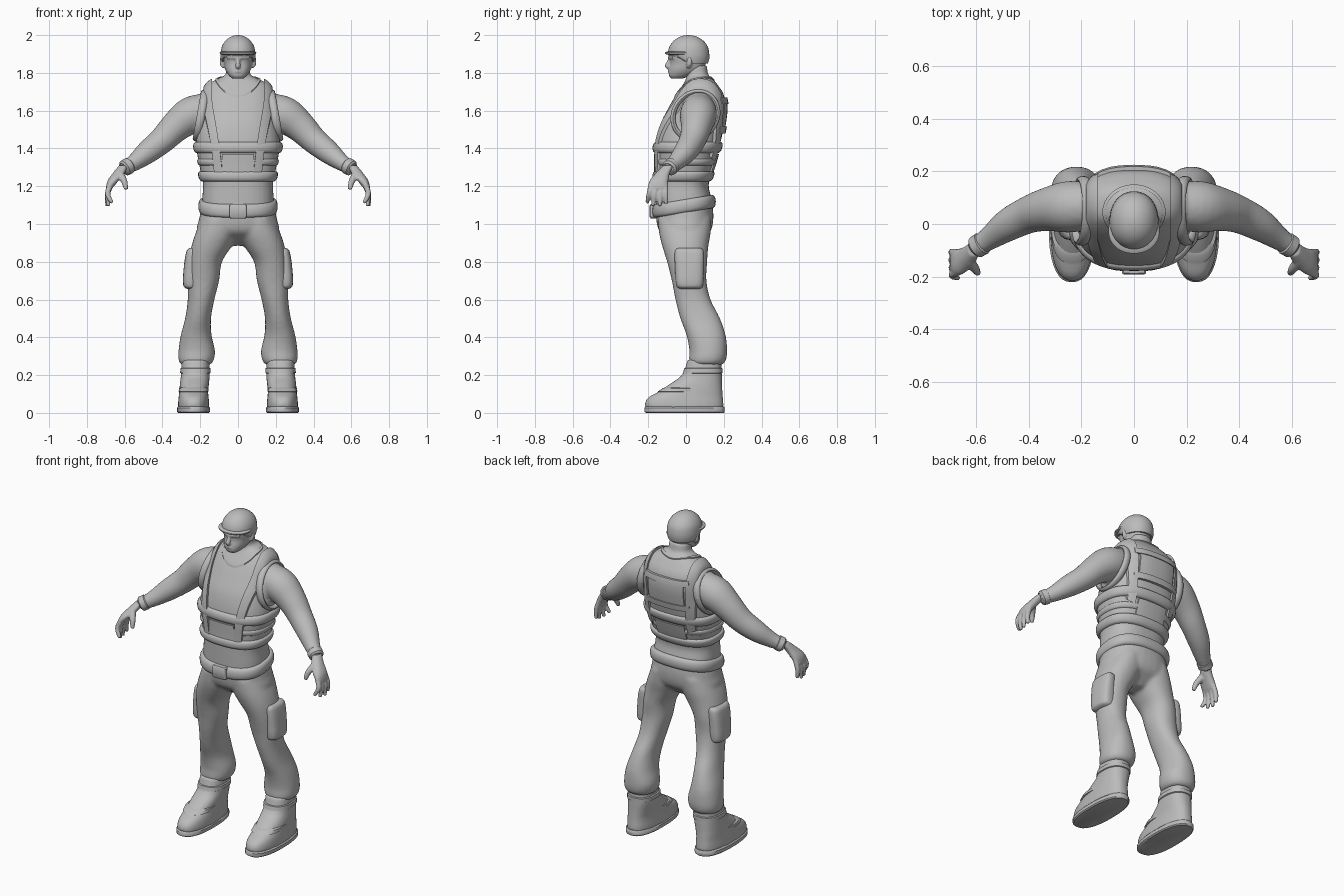
import bpy, bmesh, math
from mathutils import Vector
from mathutils.bvhtree import BVHTree

if "Cube" in bpy.data.objects:
    bpy.data.objects.remove(bpy.data.objects["Cube"])

grey = bpy.data.materials.new("plain_grey")
grey.diffuse_color = (0.5, 0.5, 0.5, 1)
grey.use_nodes = True
grey.node_tree.nodes["Principled BSDF"].inputs["Base Color"].default_value = grey.diffuse_color


def interp(keys, rows, k):
    """Smooth curve through rows of numbers at uneven ascending keys."""
    n = len(keys)
    i = max([j for j in range(n - 1) if keys[j] <= k + 1e-9] or [0])
    h = keys[i + 1] - keys[i]
    t = (k - keys[i]) / h

    def slope(j, c):
        a, b = max(j - 1, 0), min(j + 1, n - 1)
        return (rows[b][c] - rows[a][c]) / (keys[b] - keys[a])
    return [(2*t**3 - 3*t*t + 1) * rows[i][c] + (t**3 - 2*t*t + t) * h * slope(i, c)
            + (3*t*t - 2*t**3) * rows[i + 1][c] + (t**3 - t*t) * h * slope(i + 1, c)
            for c in range(len(rows[0]))]


def dense(keys, sub):
    out = [a + (b - a) * s / sub for a, b in zip(keys, keys[1:]) for s in range(sub)]
    return out + [keys[-1]]


def skin(rings):
    """Closed part from rings of points; the two caps come last."""
    n = len(rings[0])
    verts = [p for r in rings for p in r]
    faces = [(i*n + j, i*n + (j+1) % n, (i+1)*n + (j+1) % n, (i+1)*n + j)
             for i in range(len(rings) - 1) for j in range(n)]
    last = (len(rings) - 1) * n
    return verts, faces + [tuple(range(n))[::-1], tuple(range(last, last + n))]


def loft(rows, p=2.3, sub=4, n=36):
    """Rows of (z, x_in, x_out, y_front, y_back), rounded-box sections."""
    rows = sorted(rows)
    keys = [r[0] for r in rows]
    rings = []
    for k in dense(keys, sub):
        z, x0, x1, y0, y1 = interp(keys, rows, k)
        ring = []
        for j in range(n):
            c, s = math.cos(math.tau * j / n), math.sin(math.tau * j / n)
            ring.append(((x0 + x1) / 2 + (x1 - x0) / 2 * math.copysign(abs(c) ** (2 / p), c),
                         (y0 + y1) / 2 + (y1 - y0) / 2 * math.copysign(abs(s) ** (2 / p), s), z))
        rings.append(ring)
    return skin(rings)


def tube(pts, sub=4, n=16):
    """Round limb through points of (x, y, z, radius)."""
    keys = [0]
    for a, b in zip(pts, pts[1:]):
        keys.append(keys[-1] + (Vector(b[:3]) - Vector(a[:3])).length)
    line = [interp(keys, pts, k) for k in dense(keys, sub)]
    rings = []
    for i, q in enumerate(line):
        d = Vector(line[min(i + 1, len(line) - 1)][:3]) - Vector(line[max(i - 1, 0)][:3])
        u = d.cross(Vector((0, 1, 0.01))).normalized()
        v = d.cross(u).normalized()
        rings.append([tuple(Vector(q[:3]) + q[3] * (u * math.cos(math.tau * j / n) + v * math.sin(math.tau * j / n)))
                      for j in range(n)])
    return skin(rings)


def flip(part):
    return [(-x, y, z) for x, y, z in part[0]], [f[::-1] for f in part[1]]


def make(name, parts, both=False, voxel=0, smooth=4, angle=40):
    """Object from parts, mirrored and fused when asked."""
    parts = parts + ([flip(p) for p in parts] if both else [])
    verts, faces = [], []
    for v, f in parts:
        faces += [tuple(i + len(verts) for i in q) for q in f]
        verts += v
    me = bpy.data.meshes.new(name)
    me.from_pydata(verts, [], faces)
    bm = bmesh.new()
    bm.from_mesh(me)
    bmesh.ops.recalc_face_normals(bm, faces=bm.faces)
    bm.to_mesh(me)
    bm.free()
    me.materials.append(grey)
    ob = bpy.data.objects.new(name, me)
    bpy.context.collection.objects.link(ob)
    bpy.ops.object.select_all(action='DESELECT')
    ob.select_set(True)
    bpy.context.view_layer.objects.active = ob
    bpy.ops.object.shade_smooth_by_angle(angle=math.radians(angle))
    if voxel:
        r = ob.modifiers.new("fuse", 'REMESH')
        r.mode, r.voxel_size, r.use_smooth_shade = 'VOXEL', voxel, True
        s = ob.modifiers.new("relax", 'SMOOTH')
        s.iterations, s.factor = smooth, 0.5
    return ob


# Upper body: torso, neck and arms
torso_rows = [(z, -w, w, f, b) for z, w, f, b in [
    (1.03, .19, -.16, .14), (1.13, .19, -.16, .135), (1.21, .185, -.16, .12), (1.31, .205, -.16, .15),
    (1.42, .222, -.16, .18), (1.53, .213, -.135, .203), (1.62, .205, -.09, .212), (1.69, .193, -.05, .198),
    (1.74, .16, -.015, .165), (1.77, .105, .005, .14), (1.785, .07, .02, .12)]]
torso_keys = [r[0] for r in torso_rows]
torso = loft(torso_rows, 2.5)
neck = loft([(1.70, -.085, .085, -.02, .14), (1.76, -.068, .068, .0, .122), (1.84, -.062, .062, -.01, .11)])
arm = tube([(.16, .07, 1.605, .09), (.25, .065, 1.575, .098), (.33, .055, 1.515, .083), (.40, .035, 1.445, .071),
            (.48, -.005, 1.38, .062), (.55, -.055, 1.325, .045), (.61, -.095, 1.29, .034)], n=24)
make("upper_body", [torso, neck, arm, flip(arm)], voxel=.011)
surface = BVHTree.FromPolygons(*torso)


def wrap(name, rays, lift, both=False):
    """Raised patch on the torso from a grid of (origin, direction) rays."""
    nr, nc = len(rays), len(rays[0])
    pts = []
    for i in [0] + list(range(nr)) + [nr - 1]:
        pts.append([])
        for j in range(-1, nc + 1):
            o, d = rays[i][min(max(j, 0), nc - 1)]
            o, d = Vector(o), Vector(d).normalized()
            hit = surface.ray_cast(o, d)[0] or o
            edge = j in (-1, nc) or len(pts) in (1, nr + 2)
            pts[-1].append(tuple(hit + d * (-.012 if edge else lift)))
    w = nc + 2
    faces = [(i*w + j, i*w + j + 1, (i+1)*w + j + 1, (i+1)*w + j) for i in range(nr + 1) for j in range(w - 1)]
    return make(name, [([p for r in pts for p in r], faces)], both)


def panel(name, x0, x1, z0, z1, side, lift):
    return wrap(name, [[((x0 + (x1 - x0) * j / 10, .03, z0 + (z1 - z0) * i / 6), (0, side, 0))
                        for j in range(11)] for i in range(7)], lift)


# Shoulder straps over front, shoulder and back
strap = []
for i in range(49):
    deg = -44 + 268 * i / 48
    a = math.radians(deg)
    x = .105 + .055 * min(1, (deg + 44) / 110) - .02 * max(0, (deg - 120) / 104)
    strap.append([((x + .045 * (j / 4 - .5), .03, 1.45), (0, -math.cos(a), math.sin(a))) for j in range(5)])
wrap("shoulder_strap", strap, .016, True)

# Shirt collar and vest panels
wrap("collar", [[((r * math.cos(t), .045 + (r - .015) * math.sin(t), 1.5), (0, 0, 1)) for r in (.108, .114, .12)]
                for t in [math.tau * i / 48 for i in range(49)]], .006)
panel("front_pouch", -.085, .085, 1.26, 1.37, -1, .009)
panel("back_panel", -.12, .12, 1.51, 1.64, 1, .008)
panel("upper_back_bar", -.15, .15, 1.635, 1.67, 1, .014)
panel("lower_back_bar", -.15, .15, 1.48, 1.515, 1, .016)
panel("lower_back_panel", -.10, .10, 1.27, 1.37, 1, .008)


def band(name, z0, z1, d, tilt=0):
    rows = []
    for i in range(11):
        a = math.pi * i / 10
        z = (z0 + z1) / 2 - (z1 - z0) / 2 * math.cos(a)
        _, x0, x1, f, b = interp(torso_keys, torso_rows, z)
        g = -.01 + (d + .01) * max(math.sin(a), 0) ** .5
        rows.append((z, x0 - g, x1 + g, f - g, b + g))
    v, f = loft(rows, 2.5, 1, 48)
    return make(name, [([(x, y, z + tilt * y) for x, y, z in v], f)])


# Vest bands and belt
band("chest_band", 1.375, 1.435, .016)
band("waist_band", 1.225, 1.28, .018)
band("lower_vest_edge", 1.31, 1.345, .007)
band("belt", 1.06, 1.132, .02, .165)
make("buckle", [loft([(1.03, -.04, .04, -.187, -.15), (1.037, -.046, .046, -.192, -.15),
                      (1.098, -.046, .046, -.192, -.15), (1.105, -.04, .04, -.187, -.15)], 8, 1)])

# Padded arm openings of the vest
rings = []
for i in range(41):
    t = math.tau * i / 40
    c, s = math.cos(t), math.sin(t)
    rings.append([(.196 - .022 * s + .022 * math.cos(q), .05 + c * (.118 + .014 * math.sin(q)) + .015 * s,
                   1.575 + s * (.125 + .014 * math.sin(q))) for q in [math.tau * j / 10 for j in range(10)]])
v, f = skin(rings)
make("arm_opening", [(v, f[:-2])], True)

# Trousers with side pockets
leg = loft([(1.03, .0, .19, -.15, .135), (.95, .0, .225, -.142, .13), (.88, .035, .247, -.125, .118),
            (.80, .085, .26, -.10, .112), (.70, .10, .267, -.075, .108), (.60, .125, .266, -.056, .13),
            (.50, .143, .28, -.03, .18), (.41, .14, .303, .003, .21), (.33, .122, .315, .018, .218),
            (.28, .128, .315, .016, .212), (.255, .145, .302, .022, .195)], 2.2)
pelvis = loft([(1.11, -.19, .19, -.16, .14), (1.03, -.205, .205, -.158, .145), (.96, -.215, .215, -.14, .13),
               (.92, -.15, .15, -.09, .09), (.885, -.05, .05, -.04, .05)])
make("trousers", [pelvis, leg, flip(leg)], voxel=.011)
make("side_pocket", [loft([(.655, .2, .268, -.03, .075), (.668, .2, .289, -.05, .09), (.76, .2, .288, -.058, .095),
                           (.855, .2, .274, -.06, .095), (.872, .2, .262, -.05, .085)], 3)], True, voxel=.008)

# Boots
make("boot", [loft([(.025, .152, .318, -.215, .198), (.055, .153, .317, -.216, .198), (.085, .156, .314, -.195, .195),
                    (.115, .158, .311, -.14, .193), (.15, .154, .308, -.09, .191), (.20, .15, .302, -.022, .19),
                    (.28, .152, .298, .008, .186)], 2.4)], True, voxel=.009)
make("boot_sole", [loft([(0, .155, .318, -.212, .2), (.006, .148, .324, -.22, .205), (.026, .148, .324, -.221, .205),
                         (.034, .155, .316, -.215, .2)], 2.4, 1)], True)
make("boot_top", [loft([(.205, .155, .295, .0, .18), (.212, .145, .306, -.016, .194), (.235, .145, .305, -.01, .194),
                        (.242, .155, .295, .005, .18)], 2.4, 1)], True)
make("boot_strap", [loft([(.105, .18, .29, -.135, .05), (.113, .156, .314, -.15, .1), (.13, .156, .313, -.125, .1),
                          (.138, .18, .29, -.1, .05)], 2.4, 1)], True)

# Gloved hands
palm = loft([(1.31, .582, .63, -.122, -.065), (1.27, .60, .662, -.16, -.085), (1.23, .632, .69, -.192, -.094),
             (1.19, .664, .70, -.196, -.098)], 2.5)
fingers = [tube([(.672, y0, 1.215, .015), (.69, (y0 + y1) / 2, 1.16, .0145), (x, y1, z, .010)])
           for y0, y1, x, z in [(-.183, -.206, .667, 1.112), (-.158, -.174, .685, 1.095),
                                (-.133, -.139, .693, 1.093), (-.110, -.105, .69, 1.107)]]
thumb = tube([(.625, -.14, 1.265, .02), (.602, -.172, 1.225, .017), (.592, -.187, 1.183, .011)])
make("hand", [palm, thumb] + fingers, True, voxel=.006, smooth=2)
make("glove_cuff", [tube([(.572, -.07, 1.312, .035), (.577, -.074, 1.309, .044), (.60, -.088, 1.296, .043),
                          (.606, -.092, 1.292, .034)], 1, 24)], True)

# Head with brow, nose, lips and ears
skull = loft([(1.77, -.03, .03, -.078, -.02), (1.785, -.047, .047, -.09, .03), (1.815, -.066, .066, -.09, .085),
              (1.85, -.074, .074, -.083, .105), (1.89, -.08, .08, -.085, .112), (1.94, -.07, .07, -.07, .1)])
nose = tube([(0, -.078, 1.885, .009), (0, -.092, 1.856, .011), (0, -.098, 1.836, .014), (0, -.086, 1.826, .008)])
lips = tube([(-.028, -.078, 1.805, .006), (0, -.089, 1.808, .008), (.028, -.078, 1.805, .006)])
brow = tube([(-.058, -.062, 1.884, .011), (0, -.085, 1.882, .011), (.058, -.062, 1.884, .011)])
ear = tube([(.077, .01, 1.828, .008), (.082, .018, 1.85, .015), (.082, .018, 1.885, .012)])
make("head", [skull, nose, lips, brow, ear, flip(ear)], voxel=.0055, smooth=2)

# Helmet, lower around the ears and nape, with a short peak
angles = [math.pi / 2 * i / 12 for i in range(12)] + [1.55]
dome = [(1.90 + .1 * math.sin(a), -.093 * math.cos(a), .093 * math.cos(a),
         .012 - .108 * math.cos(a), .012 + .112 * math.cos(a)) for a in angles]
v, f = loft([(1.885, -.086, .086, -.09, .116)] + dome, 2.1, 1, 48)
v = [(x, y, z - .035 * min(1, max(0, (y + .04) / .06)) * max(0, (1.93 - z) / .045)) for x, y, z in v]
make("helmet", [(v, f)])
v, f = loft([(1.896, -.085, .085, -.095, .06), (1.90, -.096, .096, -.112, .06), (1.907, -.097, .097, -.112, .06),
             (1.914, -.09, .09, -.098, .06)], 2.1, 1, 48)
make("helmet_peak", [(v, f)])
